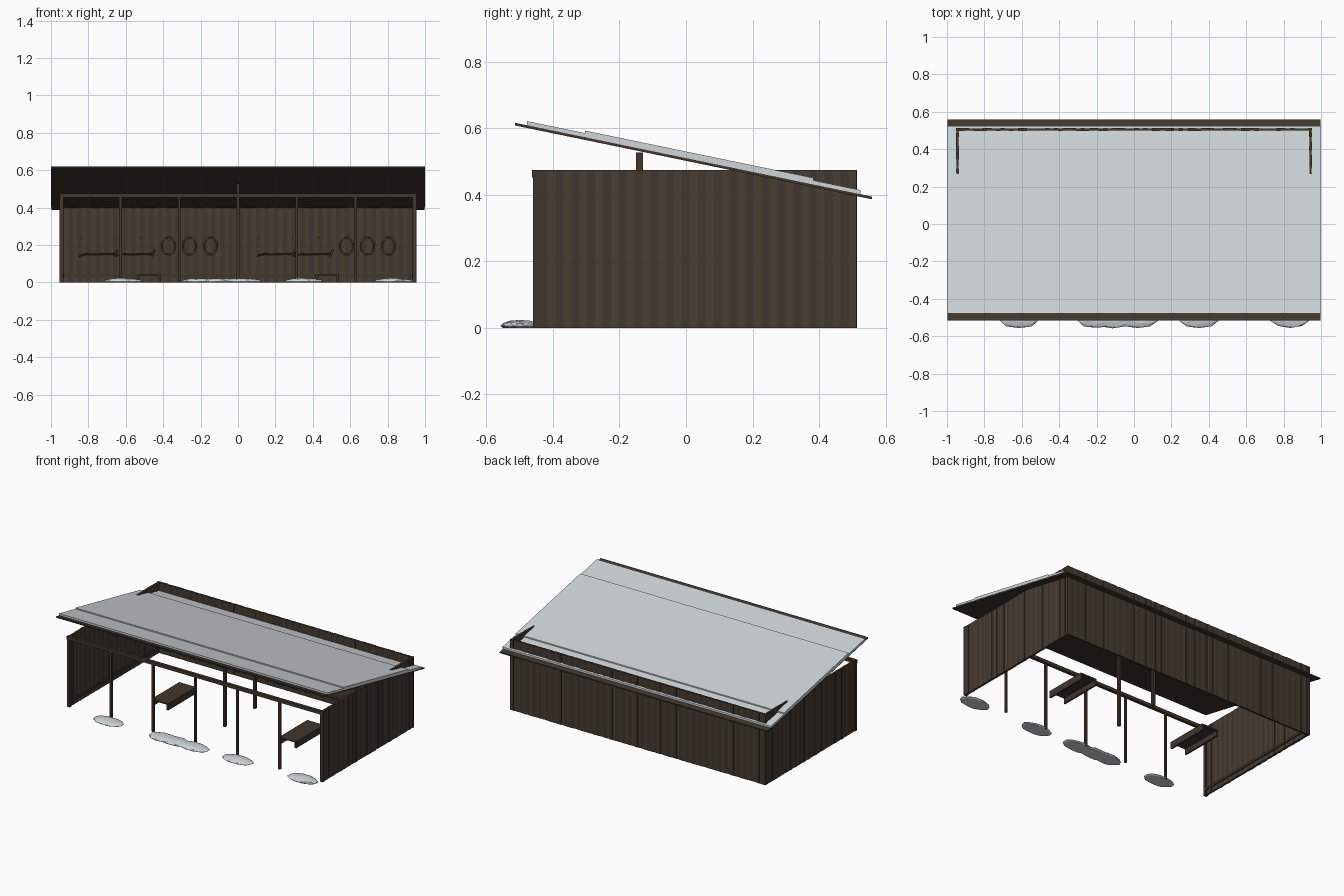
import bpy, bmesh, math, random
from mathutils import Matrix, Vector

if "Cube" in bpy.data.objects:
    bpy.data.objects.remove(bpy.data.objects["Cube"])

random.seed(4)


def material(name, rgb):
    m = bpy.data.materials.new(name)
    m.diffuse_color = (*rgb, 1)
    m.use_nodes = True
    m.node_tree.nodes["Principled BSDF"].inputs["Base Color"].default_value = m.diffuse_color
    return m


WOOD = material("wood", (0.052, 0.037, 0.026))
WOOD_LIGHT = material("light wood", (0.066, 0.048, 0.034))
ROPE = material("rope", (0.12, 0.08, 0.04))
SNOW = material("snow", (0.62, 0.66, 0.68))


def finish(bm, name, *mats):
    me = bpy.data.meshes.new(name)
    bm.to_mesh(me)
    bm.free()
    for m in mats:
        me.materials.append(m)
    ob = bpy.data.objects.new(name, me)
    bpy.context.collection.objects.link(ob)
    return ob


def add_box(bm, lo, hi, mat=0):
    lo, hi = Vector(lo), Vector(hi)
    mtx = Matrix.Translation((lo + hi) / 2) @ Matrix.Diagonal((*(hi - lo), 1))
    for v in bmesh.ops.create_cube(bm, size=1, matrix=mtx)["verts"]:
        for f in v.link_faces:
            f.material_index = mat


def box(name, lo, hi, mat=WOOD):
    bm = bmesh.new()
    add_box(bm, lo, hi)
    return finish(bm, name, mat)


# Plank walls: narrow boards of alternating tone and uneven depth
def plank_wall(name, axis, start, end, inner, outer, count):
    bm = bmesh.new()
    step = (end - start) / count
    for i in range(count):
        a, b = start + i * step, start + (i + 1) * step
        o = outer - math.copysign(random.uniform(0, 0.004), outer)
        n = inner + random.uniform(-0.001, 0.001)
        d0, d1 = min(n, o), max(n, o)
        if axis == "y":
            add_box(bm, (d0, a, 0), (d1, b, 0.475), i % 2)
        else:
            add_box(bm, (a, d0, 0), (b, d1, 0.475), i % 2)
    finish(bm, name, WOOD, WOOD_LIGHT)


plank_wall("back_wall", "x", -0.953, 0.953, 0.499, 0.514, 80)
for side, s in (("left", -1), ("right", 1)):
    plank_wall(side + "_wall", "y", -0.44, 0.512, s * 0.937, s * 0.953, 40)
    x0, x1 = sorted((s * 0.932, s * 0.954))
    box(side + "_corner_post", (x0, -0.46, 0), (x1, -0.44, 0.475))
    x0, x1 = sorted((s * 0.93, s * 0.938))
    box(side + "_base_rail", (x0, -0.44, 0.03), (x1, 0.5, 0.045))
box("back_base_rail", (-0.937, 0.492, 0.03), (0.937, 0.5, 0.045))

# Front frame and central posts
box("front_beam", (-0.953, -0.463, 0.453), (0.953, -0.443, 0.475))
for i in range(5):
    x = (i - 2) * 0.314
    box("front_post", (x - 0.007, -0.46, 0), (x + 0.007, -0.446, 0.455))
for y, top in ((-0.14, 0.528), (0.18, 0.465)):
    box("inner_post", (-0.008, y - 0.01, 0), (0.008, y + 0.01, top))


# Sloped roof deck and two layers of snow on it
def slope_slab(name, y0, y1, low, high, half_x, mat):
    z = lambda y: 0.617 - 0.2068 * (y + 0.515)
    bm = bmesh.new()
    ring = [(y0, z(y0) + low), (y1, z(y1) + low), (y1, z(y1) + high), (y0, z(y0) + high)]
    face = bm.faces.new([bm.verts.new((-half_x, y, h)) for y, h in ring])
    ext = bmesh.ops.extrude_face_region(bm, geom=[face])
    verts = [g for g in ext["geom"] if isinstance(g, bmesh.types.BMVert)]
    bmesh.ops.translate(bm, verts=verts, vec=(2 * half_x, 0, 0))
    bmesh.ops.recalc_face_normals(bm, faces=bm.faces)
    finish(bm, name, mat)


slope_slab("roof_deck", -0.515, 0.559, -0.008, 0, 0.997, WOOD)
slope_slab("roof_snow", -0.478, 0.525, 0, 0.0125, 1.0, SNOW)
slope_slab("roof_snow_upper", -0.303, 0.384, 0.0125, 0.02, 1.0, SNOW)

# Low benches on the floor
for x in (-0.477, 0.477):
    bm = bmesh.new()
    add_box(bm, (x - 0.062, -0.15, 0.036), (x + 0.062, 0.145, 0.045))
    for s in (-1, 1):
        add_box(bm, (x + s * 0.056 - 0.006, -0.15, 0), (x + s * 0.056 + 0.006, 0.145, 0.036))
    finish(bm, "bench", WOOD)

# Snow mounds along the front
for x in (-0.615, -0.2, -0.115, 0.02, 0.35, 0.835):
    bm = bmesh.new()
    bmesh.ops.create_icosphere(bm, subdivisions=2, radius=1)
    for v in bm.verts:
        k = random.uniform(0.94, 1.03)
        v.co = (x + v.co.x * 0.113 * k, -0.5 + v.co.y * 0.058 * k,
                max(0, 0.006 + v.co.z * 0.018 * k))
    finish(bm, "snow_mound", SNOW)


def tube(name, points, radius, mat, cyclic=False):
    cu = bpy.data.curves.new(name, "CURVE")
    cu.dimensions = "3D"
    cu.bevel_depth, cu.bevel_resolution = radius, 1
    sp = cu.splines.new("POLY")
    sp.points.add(len(points) - 1)
    for p, co in zip(sp.points, points):
        p.co = (*co, 1)
    sp.use_cyclic_u = cyclic
    cu.use_fill_caps = not cyclic
    cu.materials.append(mat)
    bpy.context.collection.objects.link(bpy.data.objects.new(name, cu))


# Tools, pegs and hoops hanging on the back wall, one set per bay
for off in (0, 0.952):
    for x in (-0.85, -0.65):
        tube("tool_handle", [(x + off, 0.488, 0.143), (x + 0.04 + off, 0.488, 0.152),
                             (x + 0.16 + off, 0.488, 0.15), (x + 0.19 + off, 0.488, 0.155)], 0.005, WOOD)
        tube("tool_head", [(x + 0.19 + off, 0.488, 0.14), (x + 0.205 + off, 0.488, 0.175)], 0.006, WOOD)
    for x in (-0.84, -0.66, -0.52, -0.37, -0.26, -0.15):
        box("peg", (x + off - 0.003, 0.475, 0.234), (x + off + 0.003, 0.502, 0.24))
    for x in (-0.372, -0.26, -0.147):
        ring = [(x + off + 0.035 * math.cos(a * math.tau / 16), 0.487,
                 0.195 + 0.046 * math.sin(a * math.tau / 16)) for a in range(16)]
        tube("rope_hoop", ring, 0.005, ROPE, True)
